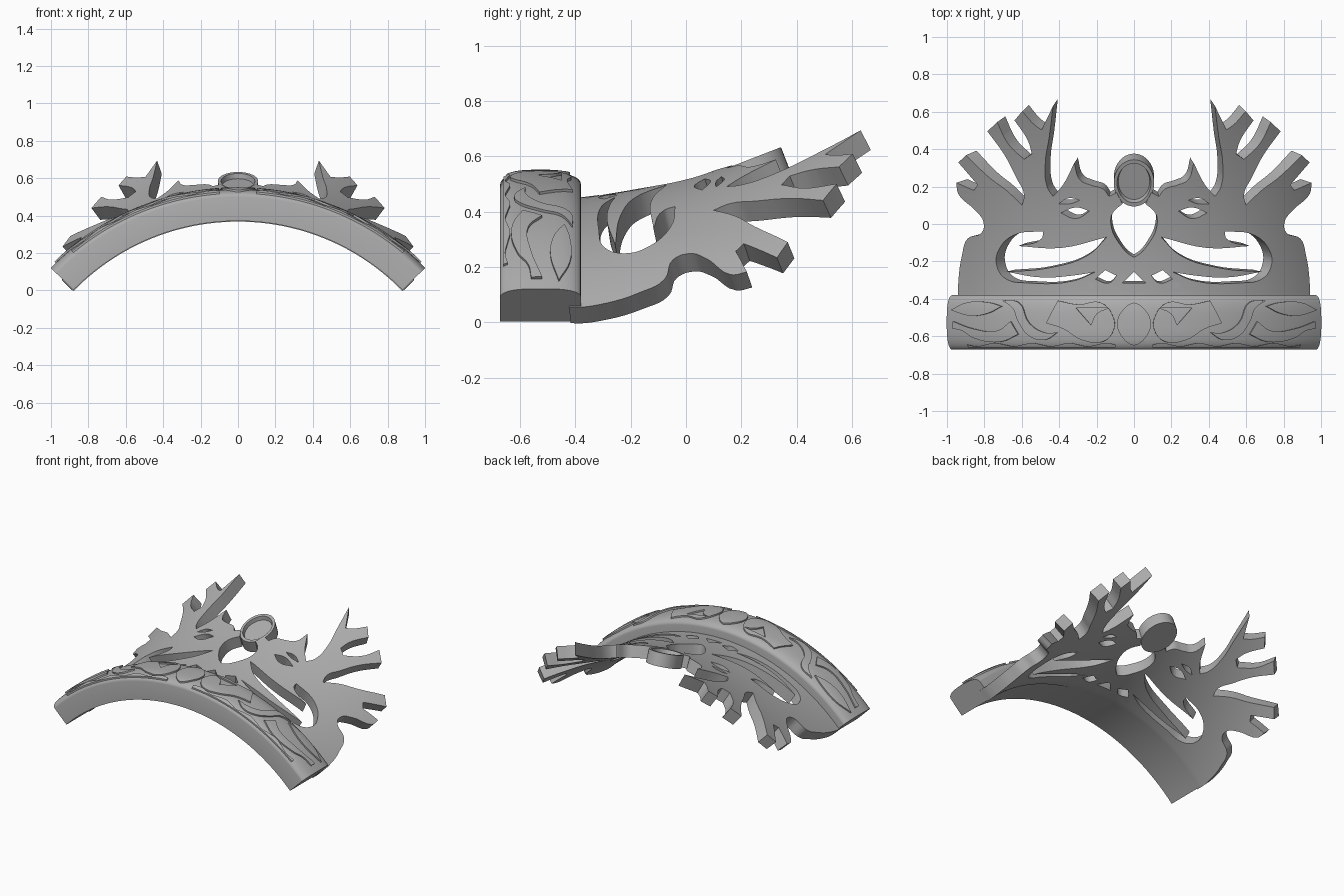
import bpy, bmesh
from math import sin, cos, asin, pi, sqrt
from mathutils import Vector, Matrix

cube = bpy.data.objects.get("Cube")
if cube:
    bpy.data.objects.remove(cube)

CENTRE_Z = -0.86      # axis of the head arc
INNER, PLATE = 1.232, 1.27
FRONT, BACK = -0.672, -0.38
MID = (FRONT + BACK) / 2
HALF = (BACK - FRONT) / 2

metal = bpy.data.materials.new("grey metal")
metal.use_nodes = True
GREY = (0.42, 0.42, 0.42, 1)
metal.diffuse_color = GREY
metal.node_tree.nodes["Principled BSDF"].inputs["Base Color"].default_value = GREY


def finish(name, bm, mirrored=False):
    """Turn a bmesh into a smooth, sharp-edged object."""
    bmesh.ops.recalc_face_normals(bm, faces=bm.faces)
    mesh = bpy.data.meshes.new(name)
    bm.to_mesh(mesh)
    bm.free()
    mesh.materials.append(metal)
    obj = bpy.data.objects.new(name, mesh)
    bpy.context.collection.objects.link(obj)
    bpy.ops.object.select_all(action='DESELECT')
    obj.select_set(True)
    bpy.context.view_layer.objects.active = obj
    bpy.ops.object.shade_smooth_by_angle(angle=0.6)
    if mirrored:
        obj.modifiers.new("Mirror", 'MIRROR').merge_threshold = 0.0005
    return obj


def dome(y):
    """Radius of the band's rounded outer face."""
    u = min(1, abs(y - MID) / HALF)
    return 1.36 + 0.042 * sqrt(1 - u ** 3)


def on_band(p):
    angle = asin(p.x / 1.41)
    r = dome(p.y) + p.z
    return Vector((r * sin(angle), p.y, CENTRE_Z + r * cos(angle)))


def on_sweep(p):
    """Arched surface that climbs towards the back."""
    t = max(0, p.y - BACK)
    drop = sqrt(PLATE ** 2 - p.x ** 2)
    normal = Vector((p.x / drop, -0.105 - 0.4 * t, 1)).normalized()
    height = CENTRE_Z + drop + 0.105 * t + 0.2 * t * t
    return Vector((p.x, p.y, height)) + normal * p.z


def add_outline(curve, flat):
    """Closed spline in hundredths; strong turns stay sharp."""
    pts = [Vector((x, y, 0)) / 100 for x, y in zip(flat[::2], flat[1::2])]
    spline = curve.splines.new('BEZIER')
    spline.bezier_points.add(len(pts) - 1)
    spline.use_cyclic_u = True
    spline.resolution_u = 5
    for i, knot in enumerate(spline.bezier_points):
        before, after = pts[i] - pts[i - 1], pts[(i + 1) % len(pts)] - pts[i]
        kind = 'VECTOR' if before.angle(after) > 1.1 else 'AUTO'
        knot.co = pts[i]
        knot.handle_left_type = knot.handle_right_type = kind


def cut_plate(name, outlines, half_thick, mapping):
    """Fill outlines, slice them finely, bend them, and mirror the half."""
    curve = bpy.data.curves.new(name, 'CURVE')
    curve.dimensions = '2D'
    curve.fill_mode = 'BOTH'
    curve.extrude = half_thick
    for flat in outlines:
        add_outline(curve, flat)
    helper = bpy.data.objects.new(name + " helper", curve)
    bpy.context.collection.objects.link(helper)
    deps = bpy.context.evaluated_depsgraph_get()
    mesh = bpy.data.meshes.new_from_object(helper.evaluated_get(deps))
    bm = bmesh.new()
    bm.from_mesh(mesh)
    bpy.data.objects.remove(helper)
    bpy.data.curves.remove(curve)
    bpy.data.meshes.remove(mesh)
    bmesh.ops.remove_doubles(bm, verts=bm.verts, dist=0.0002)

    def slice_at(co, axis, clear=False):
        bmesh.ops.bisect_plane(bm, geom=bm.verts[:] + bm.edges[:] + bm.faces[:], dist=1e-5,
                               plane_co=co, plane_no=axis, clear_inner=clear)
    slice_at((0, 0, 0), (1, 0, 0), True)
    for i in range(1, 25):
        slice_at((i * 0.04, 0, 0), (1, 0, 0))
    for i in range(34):
        slice_at((0, FRONT + i * 0.04, 0), (0, 1, 0))
    bmesh.ops.triangulate(bm, faces=[f for f in bm.faces if len(f.verts) > 4])
    for v in bm.verts:
        v.co = mapping(v.co.copy())
    return finish(name, bm, True)


# Head band: domed section swept along the arc
SIDE, STEPS = 18, 56
END = asin(0.88 / INNER)
bm = bmesh.new()
rings = []
for i in range(STEPS + 1):
    a = END * (2 * i / STEPS - 1)
    section = [(FRONT, INNER)]
    for k in range(SIDE + 1):
        y = MID - HALF * cos(pi * k / SIDE)
        section.append((y, dome(y)))
    section.append((BACK, INNER))
    rings.append([bm.verts.new((r * sin(a), y, CENTRE_Z + r * cos(a))) for y, r in section])
for one, two in zip(rings, rings[1:]):
    for k in range(len(one)):
        bm.faces.new((one[k - 1], one[k], two[k], two[k - 1]))
bm.faces.new(rings[0])
bm.faces.new(rings[-1])
finish("head_band", bm)

# Antler crest: branching outline with pierced openings
antlers = [-10, -42, 91, -42, 91, -32, 89, -16, 86, -7, 79, -4, 78, 2,
           82, 8, 91, 17, 92, 23, 83, 19, 81, 22, 91, 34, 87, 38, 75, 26,
           66, 19, 58, 11, 57, 17, 61, 26, 67, 38, 76, 51, 71, 56, 65, 44, 57, 36,
           53, 39, 55, 46, 62, 57, 58, 62, 52, 55, 48, 52, 42, 65, 44, 48,
           46, 34, 45, 21, 42, 16, 37, 22, 31, 34, 28, 25, 22, 22, 16, 20,
           13, 16, 9, 18, 6, 12, 11, 7, 12, 1, 8, -9, 0, -17, -10, -18]
side_opening = [71, -22, 70, -13, 62, -5, 47, -3, 48, -7, 60, -11, 38, -12,
                14, -6, 24, -16, 45, -23, 66, -25, 48, -28, 32, -27,
                20, -25, 32, -30, 55, -31, 66, -29]
small_openings = [[9, -27, 15, -24, 20, -29, 13, -31],
                  [-5, -31, 6, -31, 2, -27, 0, -25, -4, -27],
                  [23, 8, 30, 10, 38, 7, 30, 4],
                  [28, 14, 34, 15, 39, 12, 33, 12]]
cut_plate("antler_crest", [antlers, side_opening] + small_openings, 0.042, on_sweep)

# Oval setting: raised rim around a dished face
bm = bmesh.new()
profile = [(1, -0.045), (1, 0.045), (0.84, 0.045), (0.78, 0.018)]
loops = []
for scale, h in profile:
    ring = []
    for k in range(40):
        a = 2 * pi * k / 40
        ring.append(bm.verts.new((0.108 * scale * cos(a), 0.134 * scale * sin(a), h)))
    loops.append(ring)
for low, high in zip(loops, loops[1:]):
    for k in range(40):
        bm.faces.new((low[k - 1], low[k], high[k], high[k - 1]))
bm.faces.new(loops[0])
bm.faces.new(loops[-1])
tilt = Matrix.Translation((0, 0.235, 0.543)) @ Matrix.Rotation(0.37, 4, 'X')
bm.transform(tilt)
finish("oval_setting", bm)

# Raised scrollwork on the band
scrolls = {
    "centre_medallion": [[9, -53, 6, -46, 0, -42, -10, -43, -10, -64, 0, -65, 6, -61]],
    "wing_scroll": [[11, -50, 18, -42, 30, -43, 41, -41, 47, -53, 38, -56, 28, -62, 17, -63, 11, -57],
                    [14, -45, 31, -45, 23, -54, 20, -48]],
    "wave_scroll": [[71, -41, 62, -42, 56, -53, 48, -58, 41, -58,
                     48, -62, 56, -60, 62, -52, 65, -45]],
    "end_leaf_front": [[97, -52, 86, -56, 73, -57, 66, -52, 62, -59, 72, -63, 86, -61, 92, -57, 97, -56]],
    "end_leaf_back": [[98, -46, 90, -42, 78, -42, 71, -44, 79, -48, 88, -49]],
}
for name, outlines in scrolls.items():
    cut_plate(name, outlines, 0.01, on_band)

# Scalloped trim along the front rim
trim = [90, -66, 10, -66]
for i in range(17):
    trim += [10 + i * 5, -64.5 + 0.9 * sin(i * 1.57)]
cut_plate("scalloped_trim", [trim], 0.01, on_band)
